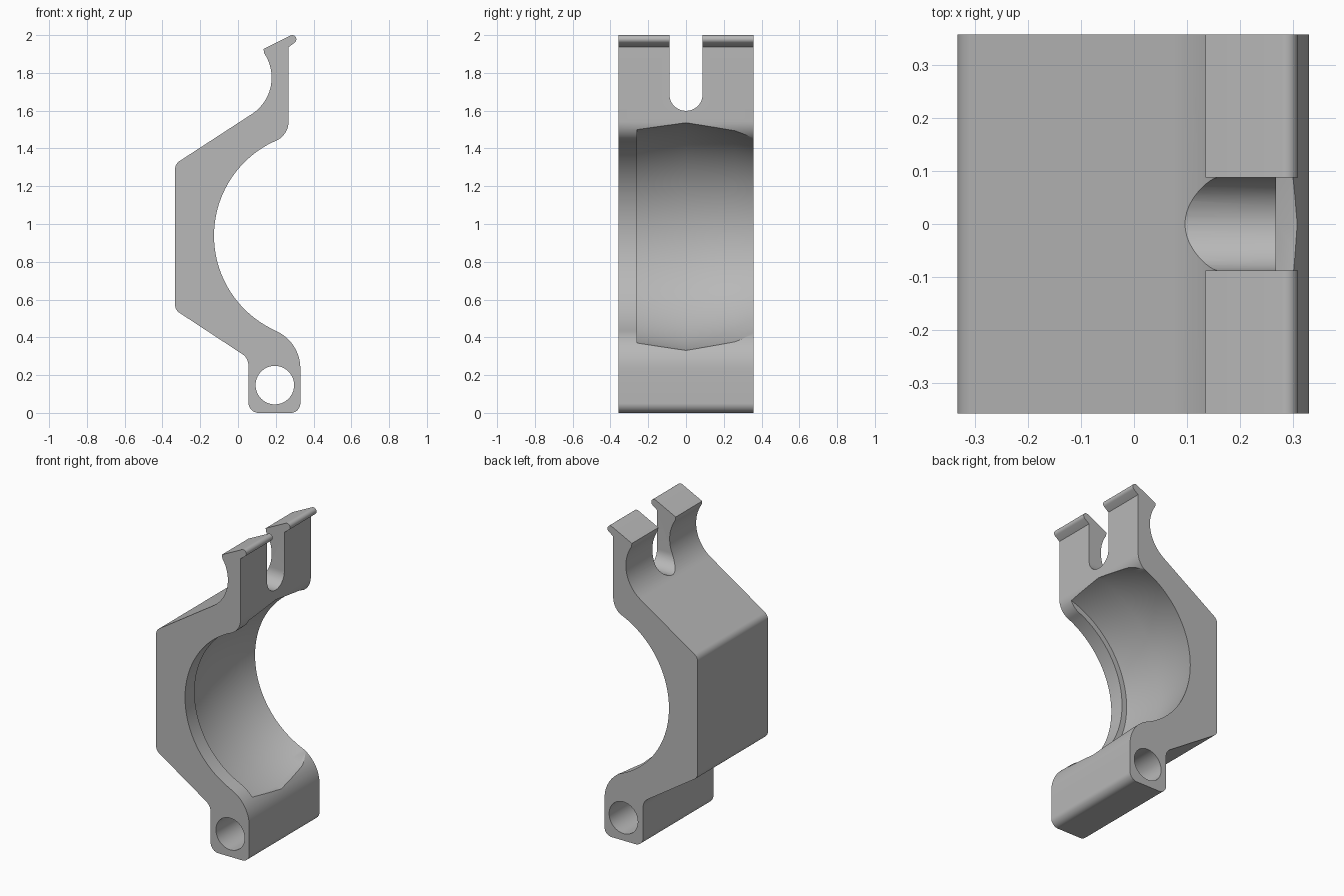
import bpy, bmesh
from math import sin, cos, pi, radians, tan
from mathutils import Vector, Matrix

old = bpy.data.objects.get("Cube")
if old:
    bpy.data.objects.remove(old, do_unlink=True)

HALF = 0.357          # half width of the clamp
BORE = (0.423, 0.938)  # bore axis in x, z
BORE_R = 0.55

grey = bpy.data.materials.new("satin grey")
grey.use_nodes = True
tone = (0.48, 0.48, 0.48, 1)
grey.diffuse_color = tone
grey.node_tree.nodes["Principled BSDF"].inputs["Base Color"].default_value = tone


def arc(center, r, start, end, n):
    """Points on an arc, angles in degrees."""
    return [(center[0] + r * cos(radians(start + (end - start) * i / n)),
             center[1] + r * sin(radians(start + (end - start) * i / n)))
            for i in range(n + 1)]


def fillet(before, corner, after, r, n=8):
    """Rounded corner between two straight edges."""
    c = Vector(corner)
    a = (Vector(before) - c).normalized()
    b = (Vector(after) - c).normalized()
    half = a.angle(b) / 2
    center = c + (a + b).normalized() * (r / sin(half))
    p = c + a * (r / tan(half)) - center
    q = c + b * (r / tan(half)) - center
    return [tuple(center + p.lerp(q, i / n).normalized() * r) for i in range(n + 1)]


def loft(name, sections):
    """Closed solid through (y, x-z outline) sections."""
    bm = bmesh.new()
    loops = [[bm.verts.new((x, y, z)) for x, z in points] for y, points in sections]
    n = len(loops[0])
    for a, b in zip(loops, loops[1:]):
        for i in range(n):
            j = (i + 1) % n
            bm.faces.new((a[i], a[j], b[j], b[i]))
    bm.faces.new(loops[0])
    bm.faces.new(loops[-1])
    bmesh.ops.recalc_face_normals(bm, faces=bm.faces)
    mesh = bpy.data.meshes.new(name)
    bm.to_mesh(mesh)
    bm.free()
    mesh.materials.append(grey)
    obj = bpy.data.objects.new(name, mesh)
    bpy.context.collection.objects.link(obj)
    return obj


def extrude(name, points, half):
    return loft(name, [(-half, points), (half, points)])


def lathe(name, center, rings, n=128):
    """Solid turned about an axis along y from (y, radius) rings."""
    return loft(name, [(y, arc(center, r, 0, 360, n)[:-1]) for y, r in rings])


# Corner points of the straight outer edges
foot_left, foot_right = (0.055, 0), (0.33, 0)
ankle, low, high = (0.055, 0.29), (-0.333, 0.545), (-0.333, 1.318)
neck_start = (0.073, 1.582)

# Side outline, clockwise from the foot
outline = fillet(foot_right, foot_left, ankle, 0.055)
outline += fillet(foot_left, ankle, low, 0.07)
outline += fillet(ankle, low, high, 0.05)
outline += fillet(low, high, neck_start, 0.05)
outline += arc((-0.052, 1.775), 0.23, -57, 34, 24)       # concave neck
outline += [(0.135, 1.927)]
outline += arc((0.287, 1.978), 0.022, 115, -50, 10)      # rounded lip
outline += [(0.268, 1.936)]
outline += arc((0.154, 1.544), 0.114, 0, -66, 12)        # upper shoulder
outline += arc(BORE, BORE_R, 114, 246, 64)[1:-1]         # bore
outline += arc((0.112, 0.235), 0.218, 66, 0, 16)         # lower shoulder
outline += fillet((0.33, 0.2), foot_right, foot_left, 0.05)
body = extrude("clamp_body", outline, HALF)

# Shallow V-shaped seat inside the bore
seat = lathe("seat_cutter", BORE, [(-0.26, 0.585), (0, 0.618), (0.26, 0.58), (0.38, 0.545)])

# Hinge pin hole
pin = lathe("pin_cutter", (0.195, 0.147), [(-0.5, 0.102), (0.5, 0.102)], 64)

# Bolt slot, round at the bottom and open at the top
slot_points = arc((0, 1.687), 0.088, 180, 360, 24) + [(0.088, 2.2), (-0.088, 2.2)]
slot = extrude("slot_cutter", slot_points, 0.6)
slot.data.transform(Matrix.Rotation(pi / 2, 4, "Z"))

for cutter in (seat, pin, slot):
    mod = body.modifiers.new(cutter.name, "BOOLEAN")
    mod.operation = "DIFFERENCE"
    mod.solver = "EXACT"
    mod.object = cutter

# Apply the cuts and drop the cutters
bpy.context.view_layer.update()
evaluated = body.evaluated_get(bpy.context.evaluated_depsgraph_get())
cut_mesh = bpy.data.meshes.new_from_object(evaluated)
body.modifiers.clear()
body.data = cut_mesh
for cutter in (seat, pin, slot):
    bpy.data.objects.remove(cutter, do_unlink=True)

bpy.ops.object.select_all(action="DESELECT")
body.select_set(True)
bpy.context.view_layer.objects.active = body
bpy.ops.object.shade_smooth_by_angle(angle=radians(25))
